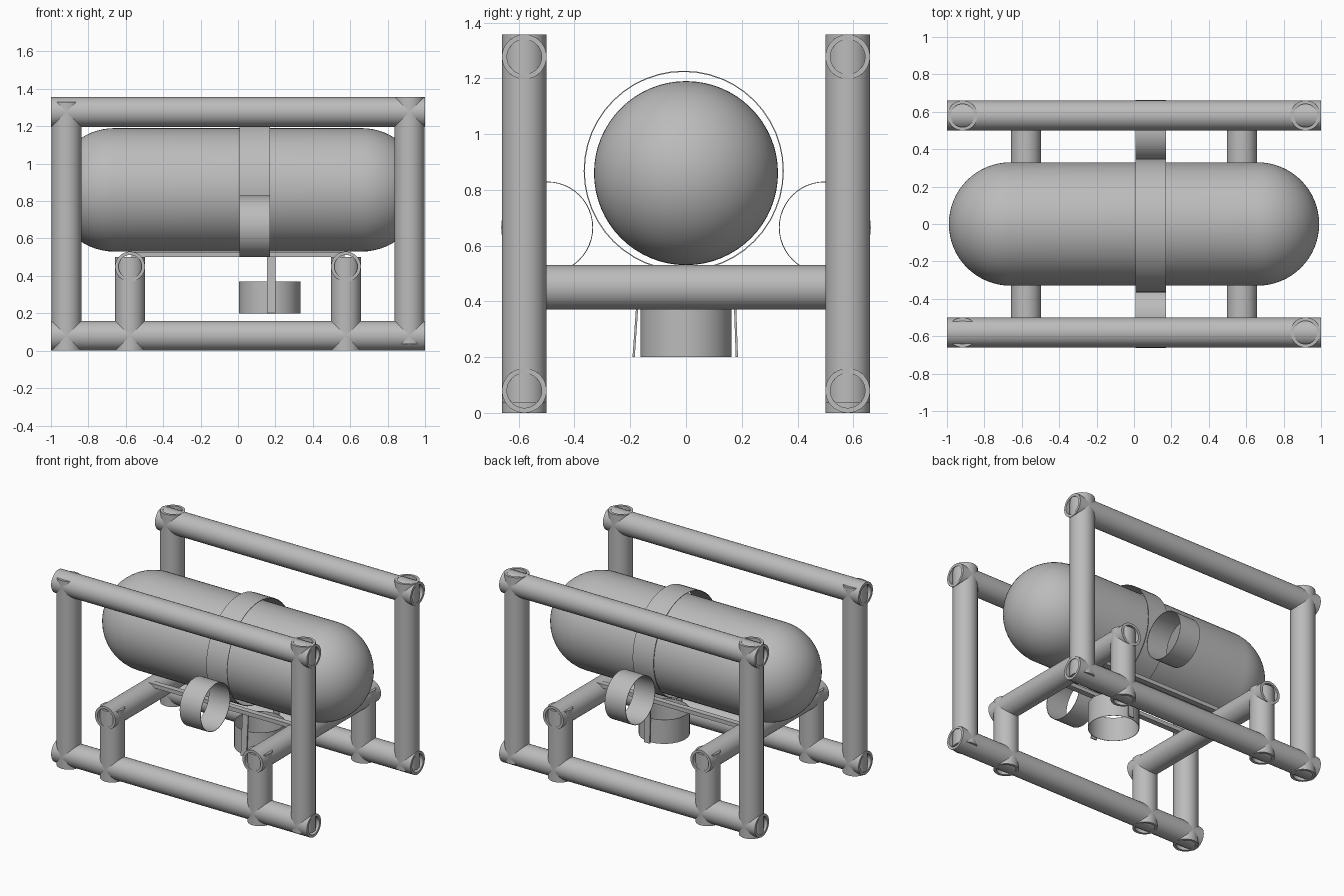
import bpy, bmesh, math
from mathutils import Matrix, Vector

cube = bpy.data.objects.get("Cube")
if cube:
    bpy.data.objects.remove(cube, do_unlink=True)

grey = bpy.data.materials.new("plain_grey")
grey.use_nodes = True
grey.diffuse_color = (0.5, 0.5, 0.5, 1)
grey.node_tree.nodes["Principled BSDF"].inputs["Base Color"].default_value = (0.5, 0.5, 0.5, 1)

TURN = {"X": Matrix.Rotation(math.pi / 2, 4, "Y"),
        "Y": Matrix.Rotation(-math.pi / 2, 4, "X"),
        "Z": Matrix.Identity(4)}


def finish(name, bm):
    bmesh.ops.recalc_face_normals(bm, faces=bm.faces)
    mesh = bpy.data.meshes.new(name)
    bm.to_mesh(mesh)
    bm.free()
    mesh.materials.append(grey)
    obj = bpy.data.objects.new(name, mesh)
    bpy.context.collection.objects.link(obj)
    return obj


def lathe(name, profile, axis, centre, closed, steps=48):
    """Revolve (radius, along) points about an axis through centre."""
    bm = bmesh.new()
    verts = [bm.verts.new((r, 0, h)) for r, h in profile]
    edges = [bm.edges.new(pair) for pair in zip(verts, verts[1:])]
    if closed:
        edges.append(bm.edges.new((verts[-1], verts[0])))
    bmesh.ops.spin(bm, geom=verts + edges, cent=(0, 0, 0), axis=(0, 0, 1),
                   angle=math.tau, steps=steps)
    bmesh.ops.remove_doubles(bm, verts=bm.verts, dist=1e-5)
    bm.transform(Matrix.Translation(Vector(centre)) @ TURN[axis])
    obj = finish(name, bm)
    bpy.ops.object.select_all(action="DESELECT")
    obj.select_set(True)
    bpy.context.view_layer.objects.active = obj
    bpy.ops.object.shade_smooth_by_angle(angle=math.radians(35))
    return obj


def pipe(name, axis, centre, start, end, radius=0.08, wall=0.018):
    inner = radius - wall
    profile = [(radius, start), (radius, end), (inner, end), (inner, start)]
    return lathe(name, profile, axis, centre, True)


def box(name, centre, size, tilt=0):
    bm = bmesh.new()
    bmesh.ops.create_cube(bm, size=1)
    bm.transform(Matrix.Translation(Vector(centre)) @ Matrix.Rotation(tilt, 4, "X")
                 @ Matrix.Diagonal((*size, 1)))
    return finish(name, bm)


# Tubular side frames, short legs and hanging rings
for side, sy in (("front", -1), ("back", 1)):
    y = 0.58 * sy
    for level, z in (("bottom", 0.08), ("top", 1.277)):
        pipe(f"{side}_{level}_rail", "X", (0, y, z), -1, 1)
    for end, sx in (("right", -1), ("left", 1)):
        low = 0.035 if sx > 0 else 0
        high = 1.33 if (sx < 0 and sy < 0) else 1.357
        pipe(f"{side}_{end}_post", "Z", (0.917 * sx, y, 0), low, high)
        pipe(f"{side}_{end}_leg", "Z", (0.577 * sx, y, 0), 0, 0.5)
    pipe(f"{side}_hanging_ring", "X", (0.09, 0.498 * sy, 0.665), -0.082, 0.082, 0.165, 0.003)

# Cross bars carrying the tank
for end, sx in (("right", -1), ("left", 1)):
    pipe(f"{end}_cross_bar", "Y", (0.577 * sx, 0, 0.45), -0.66, 0.66)

# Tank with domed ends
R, HALF, N = 0.33, 0.66, 16
arc = [math.pi / 2 * i / N for i in range(N + 1)]
dome = [(R * math.sin(a), HALF + R * math.cos(a)) for a in arc]
lathe("tank", dome + [(r, -h) for r, h in reversed(dome)], "X", (0, 0, 0.86), False, 64)

# Strap around the tank and the cup ring beneath it
pipe("tank_strap", "X", (0.09, -0.008, 0.868), -0.082, 0.082, 0.359, 0.004)
pipe("lower_ring", "Z", (0.17, 0, 0), 0.2, 0.37, 0.164, 0.003)

# Flat support bars and the strips hanging from them
for side, sy, tilt in (("front", -1, 4), ("back", 1, 2)):
    box(f"{side}_support_bar", (0, 0.177 * sy, 0.515), (1.14, 0.04, 0.028))
    box(f"{side}_hanger", (0.177, 0.177 * sy, 0.355), (0.045, 0.008, 0.31),
        math.radians(tilt) * sy)
